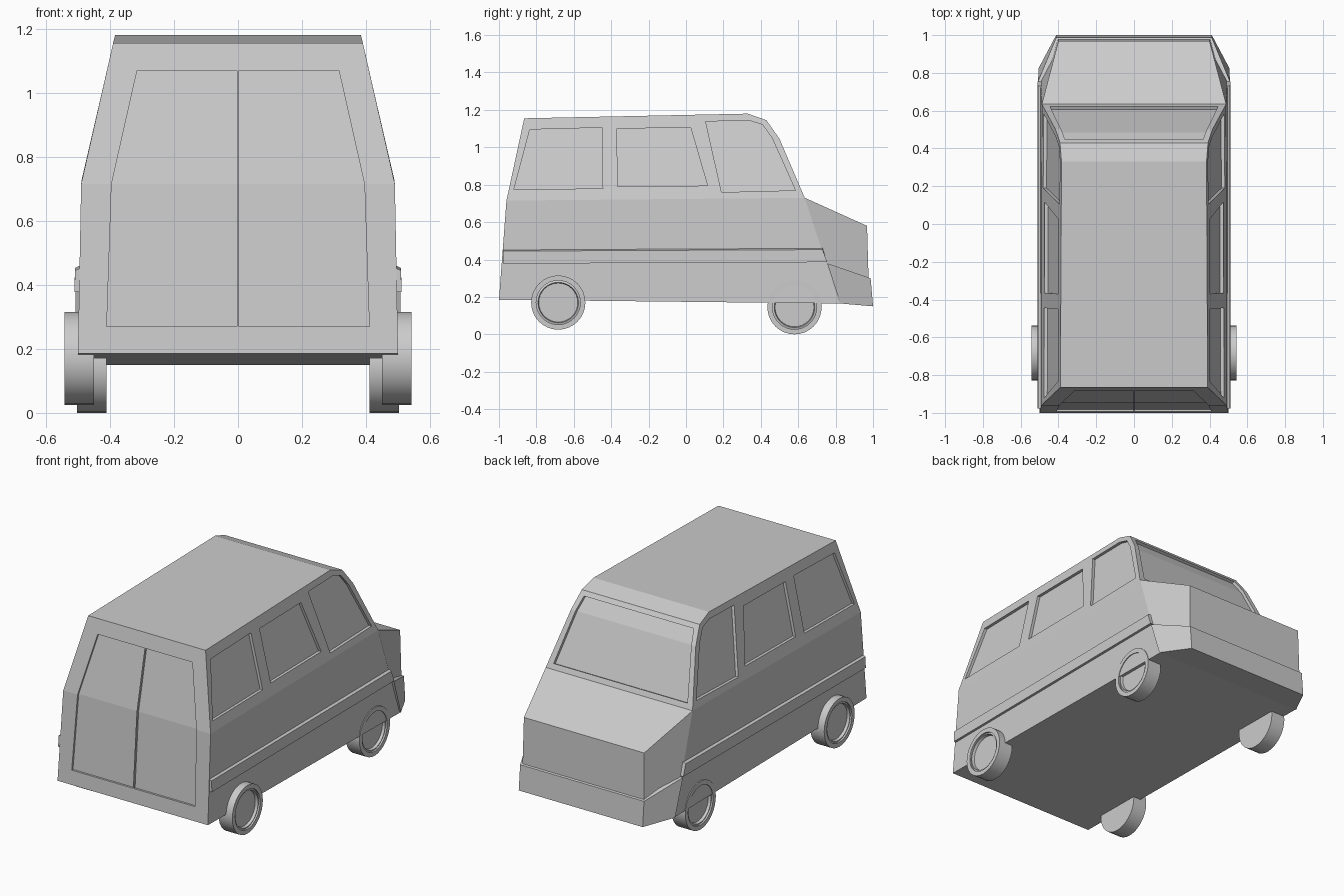
import bpy, bmesh, math
from mathutils import Vector

if "Cube" in bpy.data.objects:
    bpy.data.objects.remove(bpy.data.objects["Cube"])


def make_object(name, verts, faces):
    bm = bmesh.new()
    vs = [bm.verts.new(v) for v in verts]
    for f in faces:
        bm.faces.new([vs[i] for i in f])
    bmesh.ops.recalc_face_normals(bm, faces=bm.faces)
    me = bpy.data.meshes.new(name)
    bm.to_mesh(me)
    bm.free()
    ob = bpy.data.objects.new(name, me)
    bpy.context.collection.objects.link(ob)
    return ob


def bridge(name, profile, sides):
    """Span a (half width, y, z) profile from right to left, closing both sides."""
    n = len(profile)
    verts = [(s * x, y, z) for s in (1, -1) for x, y, z in profile]
    faces = [(i, (i + 1) % n, n + (i + 1) % n, n + i) for i in range(n)]
    for f in sides:
        faces += [f, [n + i for i in f]]
    return make_object(name, verts, faces)


def side_x(z):
    return 0.49 - (z - 0.72) * 0.23


def rear_y(z):
    return -1 + (z - 0.185) * 0.0755 if z < 0.715 else -0.96 + (z - 0.715) * 0.216


# Body shell
body = bridge("van_body", [
    (0.50, -1.0, 0.185), (0.49, -0.96, 0.715), (0.39, -0.865, 1.155),
    (0.384, 0.33, 1.18), (0.392, 0.43, 1.145), (0.415, 0.50, 1.045),
    (0.488, 0.635, 0.73), (0.40, 0.968, 0.58), (0.405, 0.98, 0.16),
    (0.50, 0.82, 0.165)],
    [(0, 1, 6, 9), (1, 2, 3, 4, 5, 6), (6, 7, 8, 9)])

# Recess cutters for windows, windscreen and rear doors
cut_verts, cut_faces = [], []


def add_recess(points, normal, depth, caps=None):
    n, base, d = len(points), len(cut_verts), Vector(normal)
    cut_verts.extend([Vector(p) + d * 0.04 for p in points])
    cut_verts.extend([Vector(p) - d * depth for p in points])
    for cap in caps or [range(n)]:
        cut_faces.append([base + i for i in cap])
        cut_faces.append([base + n + i for i in cap])
    for i in range(n):
        j = (i + 1) % n
        cut_faces.append([base + i, base + j, base + n + j, base + n + i])


side_windows = [
    [(-0.92, 0.775), (-0.835, 1.095), (-0.45, 1.105), (-0.445, 0.78)],
    [(-0.365, 0.79), (-0.37, 1.10), (0.025, 1.105), (0.115, 0.795)],
    [(0.19, 0.76), (0.105, 1.138), (0.34, 1.143), (0.41, 1.12), (0.46, 1.05), (0.585, 0.77)]]
door = [(0.003, 0.27), (0.41, 0.27), (0.395, 0.715), (0.315, 1.07), (0.003, 1.07), (0.003, 0.715)]
for s in (1, -1):
    for win in side_windows:
        add_recess([(s * side_x(z), y, z) for y, z in win], (s, 0, 0), 0.018)
    add_recess([(s * x, rear_y(z), z) for x, z in door], (0, -1, 0), 0.012,
               [(0, 1, 2, 5), (5, 2, 3, 4)])
screen = [(0.365, 0.448, 1.12), (0.385, 0.50, 1.045), (0.445, 0.622, 0.76)]
add_recess(screen + [(-x, y, z) for x, y, z in reversed(screen)], (0, 0.9, 0.4), 0.018,
           [(0, 1, 4, 5), (1, 2, 3, 4)])

cutter = make_object("recess_cutter", cut_verts, cut_faces)
cutter.hide_render = True
mod = body.modifiers.new("recesses", 'BOOLEAN')
mod.operation = 'DIFFERENCE'
mod.solver = 'EXACT'
mod.object = cutter
bpy.context.view_layer.objects.active = body
bpy.ops.object.modifier_apply(modifier=mod.name)
bpy.data.objects.remove(cutter)

# Front bumper wrapping round both corners
bridge("front_bumper", [
    (0.508, 0.755, 0.38), (0.412, 0.987, 0.30), (0.412, 1.0, 0.15), (0.505, 0.825, 0.165)],
    [(0, 1, 2, 3)])

# Side rub strips
for s, tag in ((1, "right"), (-1, "left")):
    ends = [(-0.978, -0.978, 0.0), (0.755, 0.73, 0.008)]
    verts = []
    for y_low, y_high, lift in ends:
        verts += [(s * 0.48, y_low, 0.378 + lift), (s * 0.511, y_low, 0.378 + lift),
                  (s * 0.509, y_high, 0.445 + lift), (s * 0.48, y_high, 0.458 + lift)]
    make_object("side_strip_" + tag, verts,
                [(0, 1, 2, 3), (4, 5, 6, 7)] + [(i, (i + 1) % 4, 4 + (i + 1) % 4, 4 + i) for i in range(4)])


# Wheels: lathed tyre with a sunken rim
def wheel(name, s, x_in, y, z, segs=32):
    rings = [(0.145, 0.0), (0.145, 0.092), (0.118, 0.092), (0.118, 0.082), (0.108, 0.086), (0.104, 0.07)]
    verts, faces = [], []
    for r, w in rings:
        for k in range(segs):
            a = 2 * math.pi * k / segs
            verts.append((s * (x_in + w), y + r * math.cos(a), z + r * math.sin(a)))
    for i in range(len(rings) - 1):
        for k in range(segs):
            m = (k + 1) % segs
            faces.append((i * segs + k, i * segs + m, (i + 1) * segs + m, (i + 1) * segs + k))
    last = (len(rings) - 1) * segs
    faces += [range(segs), range(last, last + segs)]
    ob = make_object(name, verts, faces)
    bpy.ops.object.select_all(action='DESELECT')
    ob.select_set(True)
    bpy.context.view_layer.objects.active = ob
    bpy.ops.object.shade_smooth_by_angle(angle=math.radians(30))


for s, tag in ((1, "right"), (-1, "left")):
    wheel("rear_wheel_" + tag, s, 0.45, -0.683, 0.17)
    wheel("front_wheel_" + tag, s, 0.411, 0.58, 0.145)
